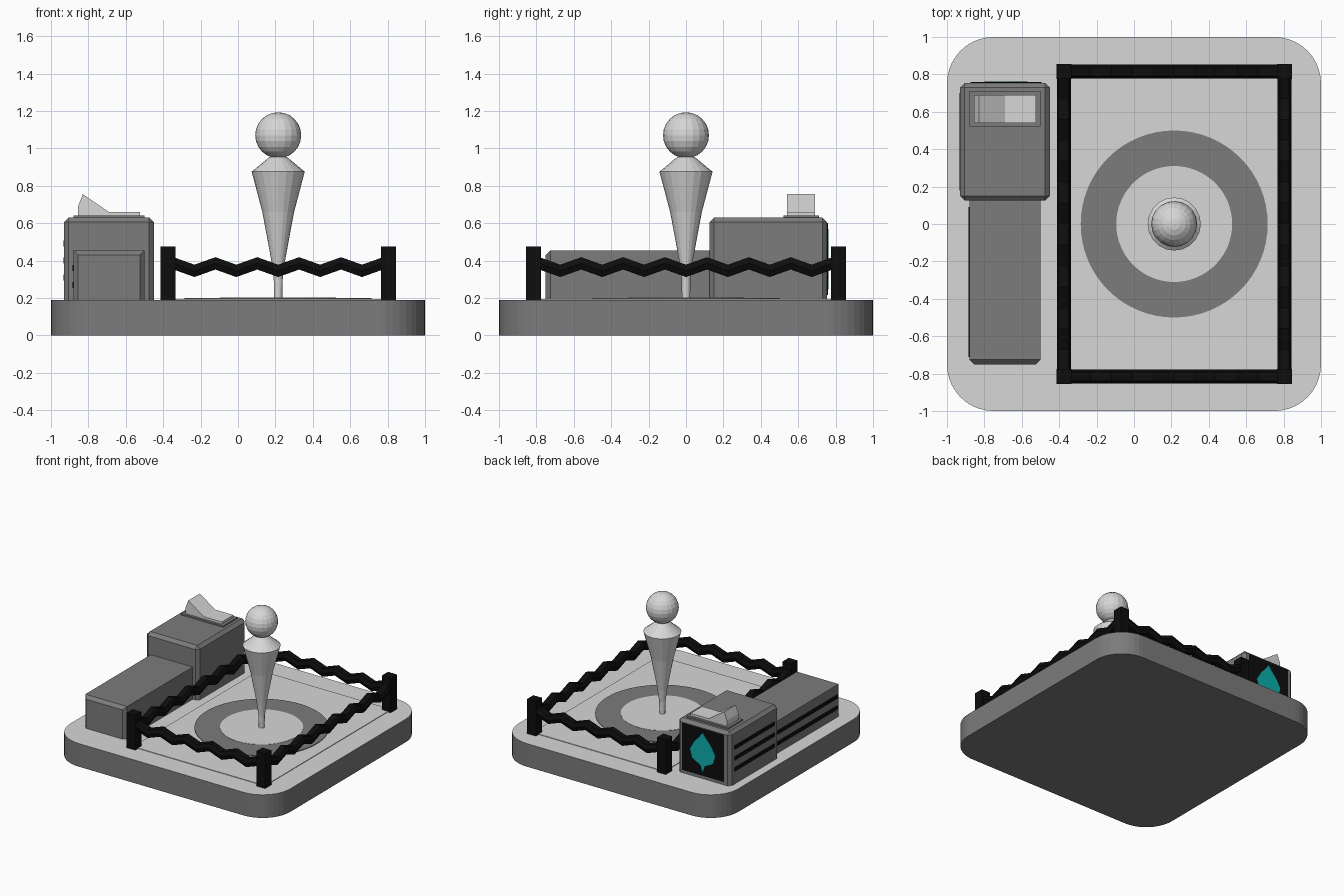
import bpy, bmesh, math
from mathutils import Vector

if "Cube" in bpy.data.objects:
    bpy.data.objects.remove(bpy.data.objects["Cube"])


def material(name, r, g, b):
    m = bpy.data.materials.new(name)
    m.diffuse_color = (r, g, b, 1)
    m.use_nodes = True
    m.node_tree.nodes["Principled BSDF"].inputs["Base Color"].default_value = m.diffuse_color
    return m


LIGHT = material("light_grey", 0.68, 0.68, 0.68)
DARK = material("dark_grey", 0.2, 0.2, 0.2)
BLACK = material("black", 0.004, 0.004, 0.004)
TEAL = material("teal", 0.004, 0.42, 0.42)


def finish(name, bm, *mats):
    bmesh.ops.recalc_face_normals(bm, faces=bm.faces)
    me = bpy.data.meshes.new(name)
    bm.to_mesh(me)
    bm.free()
    for m in mats:
        me.materials.append(m)
    ob = bpy.data.objects.new(name, me)
    bpy.context.collection.objects.link(ob)
    return ob


def prism(name, outline, depth, *mats, rule=None):
    """Extrude a flat 3D outline along a vector."""
    bm = bmesh.new()
    face = bm.faces.new([bm.verts.new(p) for p in outline])
    out = bmesh.ops.extrude_face_region(bm, geom=[face], use_keep_orig=True)
    verts = [g for g in out["geom"] if isinstance(g, bmesh.types.BMVert)]
    bmesh.ops.translate(bm, verts=verts, vec=depth)
    bmesh.ops.recalc_face_normals(bm, faces=bm.faces)
    if rule:
        for f in bm.faces:
            f.material_index = rule(f)
    return finish(name, bm, *mats)


def box(name, lo, hi, mat, bevel=0, rule=None):
    """Box between two corners; rule(midpoint) picks the chamfered edges."""
    bm = bmesh.new()
    bmesh.ops.create_cube(bm, size=1)
    for v in bm.verts:
        v.co = [hi[i] if v.co[i] > 0 else lo[i] for i in range(3)]
    if bevel:
        edges = [e for e in bm.edges if rule((e.verts[0].co + e.verts[1].co) / 2)]
        bmesh.ops.bevel(bm, geom=edges, offset=bevel, segments=1, affect='EDGES')
    return finish(name, bm, mat)


def circle(cx, cy, r, z, n):
    return [(cx + r * math.cos(2 * math.pi * i / n),
             cy + r * math.sin(2 * math.pi * i / n), z) for i in range(n)]


# Base slab with rounded corners, light on top
R = 0.25
outline = []
for k, (sx, sy) in enumerate([(1, 1), (-1, 1), (-1, -1), (1, -1)]):
    for i in range(11):
        a = math.pi / 2 * (k + i / 10)
        outline.append((sx * (1 - R) + R * math.cos(a), sy * (1 - R) + R * math.sin(a), 0))
prism("base", outline, (0, 0, 0.19), DARK, LIGHT,
      rule=lambda f: 1 if f.normal.z > 0.5 else 0)

# Fenced floor with ring marking
CX = 0.215
box("arena_floor", (-0.38, -0.82, 0.188), (0.82, 0.82, 0.195), LIGHT)
prism("floor_ring", circle(CX, 0, 0.5, 0.193, 64), (0, 0, 0.007), DARK)
prism("ring_centre", circle(CX, 0, 0.31, 0.196, 64), (0, 0, 0.006), LIGHT)

# Fence posts
HX, HY = 0.59, 0.815
for i, (sx, sy) in enumerate([(-1, -1), (1, -1), (1, 1), (-1, 1)]):
    x, y = CX + sx * HX, sy * HY
    box(f"fence_post_{i + 1}", (x - 0.04, y - 0.04, 0.19), (x + 0.04, y + 0.04, 0.475), BLACK)


# Zigzag fence rails
def rail(name, centre, along, across, valleys):
    bm = bmesh.new()
    n, rings = valleys * 2, []
    for i in range(n + 1):
        z = 0.385 if i % 2 == 0 else 0.345
        p = Vector((*centre, z)) + Vector(along) * ((i - n / 2) * 0.112)
        rings.append([bm.verts.new(p + Vector(across) * a + Vector((0, 0, b)))
                      for a, b in [(-0.038, 0), (-0.025, -0.033), (0.025, -0.033),
                                   (0.038, 0), (0.025, 0.033), (-0.025, 0.033)]])
    for a, b in zip(rings, rings[1:]):
        for j in range(6):
            bm.faces.new((a[j], a[j - 1], b[j - 1], b[j]))
    bm.faces.new(rings[0])
    bm.faces.new(rings[-1])
    finish(name, bm, BLACK)


for s, n in ((-1, "front"), (1, "back")):
    rail(f"fence_rail_{n}", (CX, s * HY), (1, 0, 0), (0, 1, 0), 5)
for s, n in ((-1, "left"), (1, "right")):
    rail(f"fence_rail_{n}", (CX + s * HX, 0), (0, 1, 0), (1, 0, 0), 7)

# Pawn figure: turned body and ball head
bm = bmesh.new()
profile = [(0.022, 0.195), (0.024, 0.30), (0.037, 0.40), (0.055, 0.50),
           (0.085, 0.66), (0.142, 0.875), (0.045, 0.955)]
N = 20
rings = [[bm.verts.new(p) for p in circle(CX, 0, r, z, N)] for r, z in profile]
for a, b in zip(rings, rings[1:]):
    for j in range(N):
        bm.faces.new((a[j - 1], a[j], b[j], b[j - 1]))
bm.faces.new(rings[0])
bm.faces.new(rings[-1])
finish("pawn_body", bm, LIGHT)
bm = bmesh.new()
bmesh.ops.create_uvsphere(bm, u_segments=20, v_segments=12, radius=0.123)
bmesh.ops.translate(bm, verts=bm.verts, vec=(CX, 0, 1.07))
finish("pawn_head", bm, LIGHT)

# Machine housings
box("tall_housing", (-0.93, 0.125, 0.19), (-0.45, 0.755, 0.63), DARK, 0.025,
    lambda m: m.z > 0.2)
box("low_housing", (-0.88, -0.75, 0.19), (-0.5, 0.15, 0.455), DARK, 0.025,
    lambda m: m.y < -0.74 and m.z > 0.2)

# Vent stripes on the left side
for i, z in enumerate((0.31, 0.40, 0.49)):
    box(f"tall_vent_{i + 1}", (-0.934, 0.18, z - 0.016), (-0.926, 0.70, z + 0.016), BLACK)
for i, z in enumerate((0.27, 0.36)):
    box(f"low_vent_{i + 1}", (-0.884, -0.71, z - 0.016), (-0.876, 0.09, z + 0.016), BLACK)

# Back panel with a plain teal drop
box("back_panel", (-0.875, 0.751, 0.215), (-0.495, 0.759, 0.6), BLACK)
half = [(0.02, 0.30), (0.095, 0.34), (0.115, 0.41), (0.075, 0.48), (0.03, 0.53)]
drop = [(0, 0.245)] + half + [(0, 0.57)] + [(-x, z) for x, z in reversed(half)]
prism("back_drop_plate", [(-0.685 + x, 0.757, z) for x, z in drop], (0, 0.005, 0), TEAL)

# Rocker switch on top
box("switch_plate", (-0.88, 0.52, 0.625), (-0.5, 0.71, 0.641), DARK)
rocker = [(-0.855, 0.635), (-0.855, 0.69), (-0.83, 0.755), (-0.69, 0.66),
          (-0.525, 0.66), (-0.525, 0.635)]
prism("rocker_switch", [(x, 0.54, z) for x, z in rocker], (0, 0.15, 0), LIGHT)
